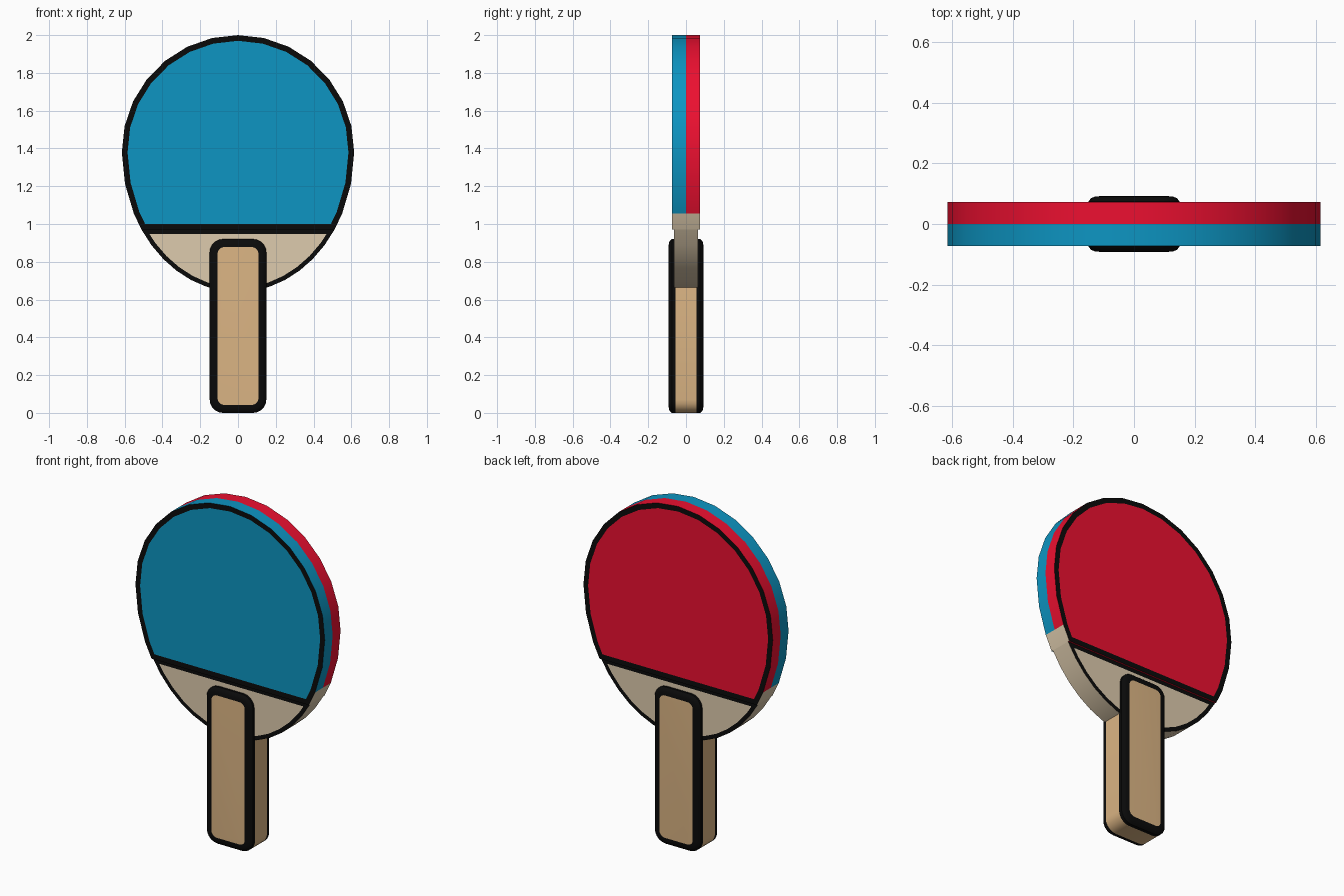
import bpy, bmesh, math

if "Cube" in bpy.data.objects:
    bpy.data.objects.remove(bpy.data.objects["Cube"])

def material(name, rgb):
    m = bpy.data.materials.new(name)
    m.diffuse_color = (*rgb, 1)
    m.use_nodes = True
    m.node_tree.nodes["Principled BSDF"].inputs["Base Color"].default_value = m.diffuse_color
    return m

BLUE = material("blue_rubber", (0.004, 0.30, 0.54))
RED = material("red_rubber", (0.84, 0.005, 0.03))
WOOD = material("pale_wood", (0.73, 0.60, 0.42))
TAN = material("tan_wood", (0.71, 0.46, 0.23))
BLACK = material("black_edge", (0.003, 0.003, 0.003))

CZ, RX, UP, DOWN = 1.385, 0.615, 0.615, 0.745   # egg-shaped blade outline
SPLIT, STEP = 1.055, 0.97                       # wood rim top, rubber bottom

def egg(a):
    return (RX * math.cos(a), CZ + (UP if math.sin(a) > 0 else DOWN) * math.sin(a))

def angle_at(z):
    return math.asin((z - CZ) / DOWN)

def arc(a0, a1, n):
    return [egg(a0 + (a1 - a0) * i / n) for i in range(n + 1)]

def rounded_rect(inset, hx=0.15, z0=0.0, z1=0.92, r=0.07, n=5):
    r = r - inset * 0.85
    hx, z0, z1 = hx - inset, z0 + inset, z1 - inset
    corners = [(hx - r, z1 - r), (r - hx, z1 - r), (r - hx, z0 + r), (hx - r, z0 + r)]
    return [(cx + r * math.cos(math.pi / 2 * (k + i / n)), cz + r * math.sin(math.pi / 2 * (k + i / n)))
            for k, (cx, cz) in enumerate(corners) for i in range(n + 1)]

def loft(name, rings, mats, side_mat, caps, cap_mat, border=0):
    """Skin (y, outline) rings; caps lists the ring indices that get a face."""
    bm = bmesh.new()
    loops = [[bm.verts.new((x, y, z)) for x, z in pts] for y, pts in rings]
    for a, b in zip(loops, loops[1:]):
        for i in range(len(a)):
            j = (i + 1) % len(a)
            f = bm.faces.new((a[i], a[j], b[j], b[i]))
            f.material_index = mats.index(side_mat(f.calc_center_median()))
    for c in caps:
        f = bm.faces.new(loops[c])
        f.material_index = mats.index(cap_mat)
        if border:
            f.normal_update()
            ring = bmesh.ops.inset_region(bm, faces=[f], thickness=border, use_even_offset=True)
            for g in ring["faces"]:
                g.material_index = mats.index(BLACK)
    bmesh.ops.recalc_face_normals(bm, faces=bm.faces)
    # open shells: make sure the outer cap faces outward
    big = max(bm.faces, key=lambda f: f.calc_area() * abs(f.normal.y))
    if big.normal.y * big.calc_center_median().y < 0:
        bmesh.ops.reverse_faces(bm, faces=bm.faces)
    me = bpy.data.meshes.new(name)
    bm.to_mesh(me)
    bm.free()
    for m in mats:
        me.materials.append(m)
    ob = bpy.data.objects.new(name, me)
    bpy.context.collection.objects.link(ob)
    bpy.ops.object.select_all(action='DESELECT')
    ob.select_set(True)
    bpy.context.view_layer.objects.active = ob
    bpy.ops.object.shade_smooth_by_angle(angle=math.radians(30))
    return ob

# Rubber halves: wood-coloured rim between the step and the split line
a = angle_at(SPLIT)
upper = [egg(angle_at(STEP))] + arc(a, math.pi - a, 18) + [egg(math.pi - angle_at(STEP))]
for name, y, col in (("front_rubber", -0.073, BLUE), ("back_rubber", 0.073, RED)):
    def rim(c, col=col):
        return WOOD if STEP + 0.01 < c.z < SPLIT else col
    loft(name, [(0, upper), (y, upper)], [col, WOOD, BLACK], rim, [1], col, 0.03)

# Bare wood below the rubber
b = angle_at(STEP)
lower = arc(-math.pi - b, b, 14)
loft("blade_wood", [(-0.0625, lower), (0.0625, lower)], [WOOD, BLACK],
     lambda c: WOOD, [0, 1], WOOD, 0.023)

# Handle: tan core band, black rounded shoulders, tan faces
half = [(0.055, 0), (0.075, 0), (0.085, 0.008), (0.091, 0.022), (0.092, 0.042)]
rings = [(-y, rounded_rect(i)) for y, i in reversed(half)] + [(y, rounded_rect(i)) for y, i in half]
loft("handle", rings, [TAN, BLACK],
     lambda c: TAN if abs(c.y) < 0.05 else BLACK, [0, -1], TAN)
